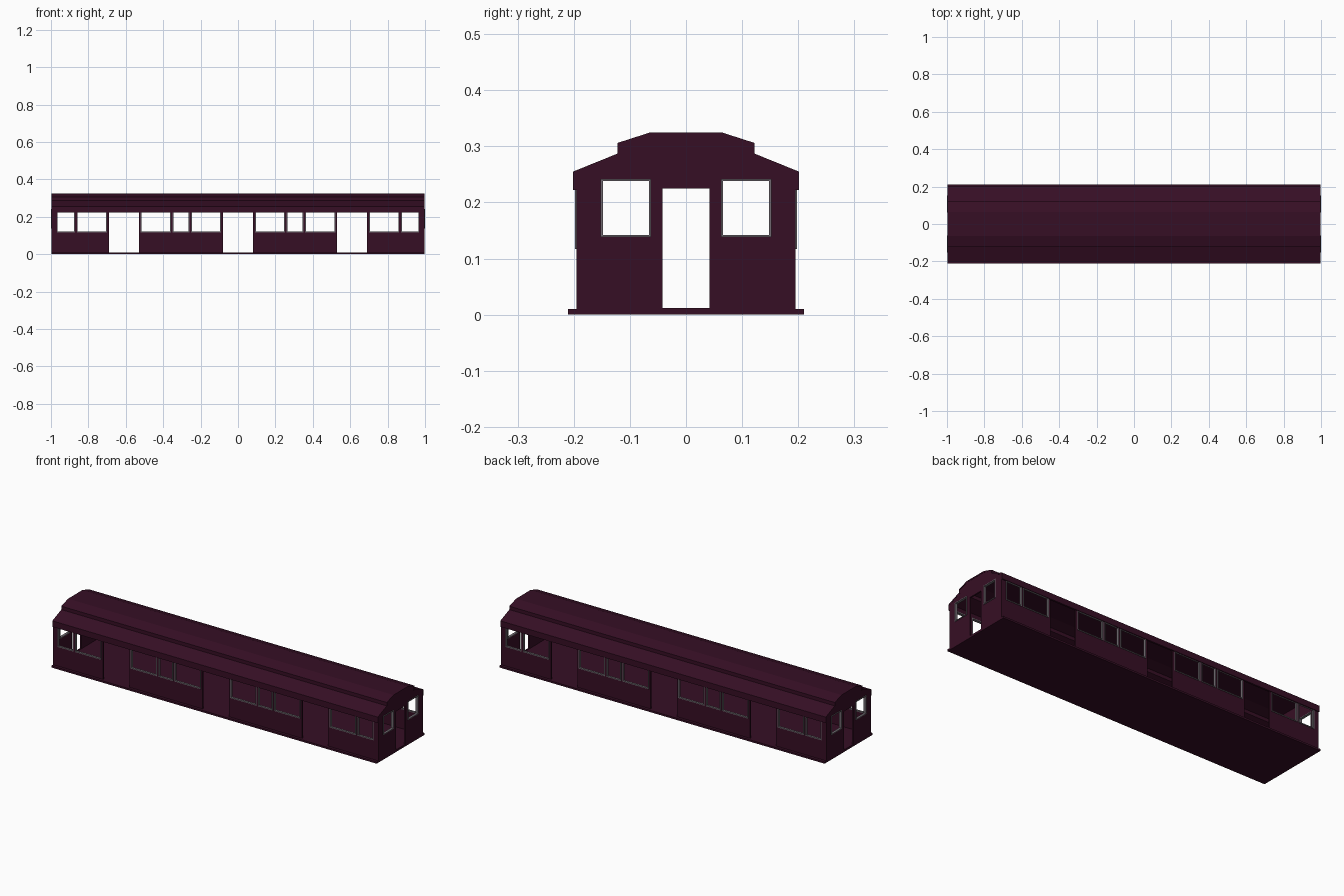
import bpy
import math
from mathutils import Matrix, Vector

if "Cube" in bpy.data.objects:
    bpy.data.objects.remove(bpy.data.objects["Cube"])


def material(name, color):
    m = bpy.data.materials.new(name)
    m.diffuse_color = (*color, 1)
    m.use_nodes = True
    m.node_tree.nodes["Principled BSDF"].inputs["Base Color"].default_value = m.diffuse_color
    return m


MAROON = material("dark maroon", (0.037, 0.0045, 0.018))
GREY = material("frame grey", (0.16, 0.14, 0.16))

# local x/y of a flat panel mapped to the side (x, z) or the end (y, z)
SIDE = Matrix.Rotation(math.pi / 2, 4, 'X')
END = Matrix.Rotation(math.pi / 2, 4, 'Z') @ SIDE


def rect(x0, x1, y0, y1):
    return [(x0, y0), (x1, y0), (x1, y1), (x0, y1)]


def panel(name, loops, thickness, turn, offset, mat):
    """Filled outline with holes, given a thickness and placed in space."""
    cu = bpy.data.curves.new(name, 'CURVE')
    cu.dimensions = '2D'
    cu.fill_mode = 'BOTH'
    cu.extrude = thickness / 2
    for pts in loops:
        s = cu.splines.new('POLY')
        s.points.add(len(pts) - 1)
        for p, (x, y) in zip(s.points, pts):
            p.co = (x, y, 0, 1)
        s.use_cyclic_u = True
    tmp = bpy.data.objects.new("temp", cu)
    bpy.context.collection.objects.link(tmp)
    bpy.context.view_layer.update()
    dg = bpy.context.evaluated_depsgraph_get()
    me = bpy.data.meshes.new_from_object(tmp.evaluated_get(dg))
    bpy.data.objects.remove(tmp)
    me.transform(Matrix.Translation(Vector(offset)) @ turn)
    me.materials.clear()
    me.materials.append(mat)
    for p in me.polygons:
        p.use_smooth = False
        p.material_index = 0
    ob = bpy.data.objects.new(name, me)
    bpy.context.collection.objects.link(ob)
    return ob


def frame(name, r, w, thickness, turn, offset):
    x0, x1, y0, y1 = r
    panel(name, [rect(x0 - w, x1 + w, y0 - w, y1 + w), rect(*r)],
          thickness, turn, offset, GREY)


# Floor slab with a lip beyond the walls
panel("floor", [rect(-0.21, 0.21, 0, 0.01)], 1.994, END, (0, 0, 0), MAROON)

# Roof shell with raised clerestory
half = [(0.201, 0.222), (0.201, 0.255), (0.122, 0.287), (0.122, 0.306), (0.063, 0.325)]
outer = half + [(-y, z) for y, z in reversed(half)]
inner_half = [(0.194, 0.222), (0.194, 0.25), (0.115, 0.282), (0.115, 0.301), (0.062, 0.318)]
inner = inner_half + [(-y, z) for y, z in reversed(inner_half)]
panel("roof", [outer + inner[::-1]], 1.996, END, (0, 0, 0), MAROON)

# Side walls with doorways and framed windows
windows = [(-0.966, -0.874), (-0.859, -0.704), (-0.517, -0.362), (-0.347, -0.263), (-0.248, -0.093)]
windows += [(-b, -a) for a, b in reversed(windows)]
doors = [(-0.69, -0.53), (-0.08, 0.08), (0.53, 0.69)]
holes = [rect(a, b, 0.12, 0.224) for a, b in windows]
holes += [rect(a, b, 0.01, 0.225) for a, b in doors]
for side, label in ((-1, "front"), (1, "back")):
    panel(label + "_wall", [rect(-0.995, 0.995, 0.002, 0.25)] + holes,
          0.008, SIDE, (0, side * 0.191, 0), MAROON)
    for a, b in windows:
        frame(label + "_window_frame", (a + 0.002, b - 0.002, 0.122, 0.222), 0.005, 0.012,
              SIDE, (0, side * 0.192, 0))

# End walls with a gangway door and two framed windows
gable = [(0.195, 0.002), (0.195, 0.222)] + half
gable += [(-y, z) for y, z in reversed(gable)]
end_holes = [rect(-0.042, 0.042, 0.012, 0.225),
             rect(0.064, 0.150, 0.140, 0.240), rect(-0.150, -0.064, 0.140, 0.240)]
for end, label in ((-1, "left"), (1, "right")):
    panel(label + "_end_wall", [gable] + end_holes, 0.008, END, (end * 0.993, 0, 0), MAROON)
    for a, b in ((0.066, 0.148), (-0.148, -0.066)):
        frame(label + "_end_window_frame", (a, b, 0.142, 0.238), 0.004, 0.014,
              END, (end * 0.993, 0, 0))
